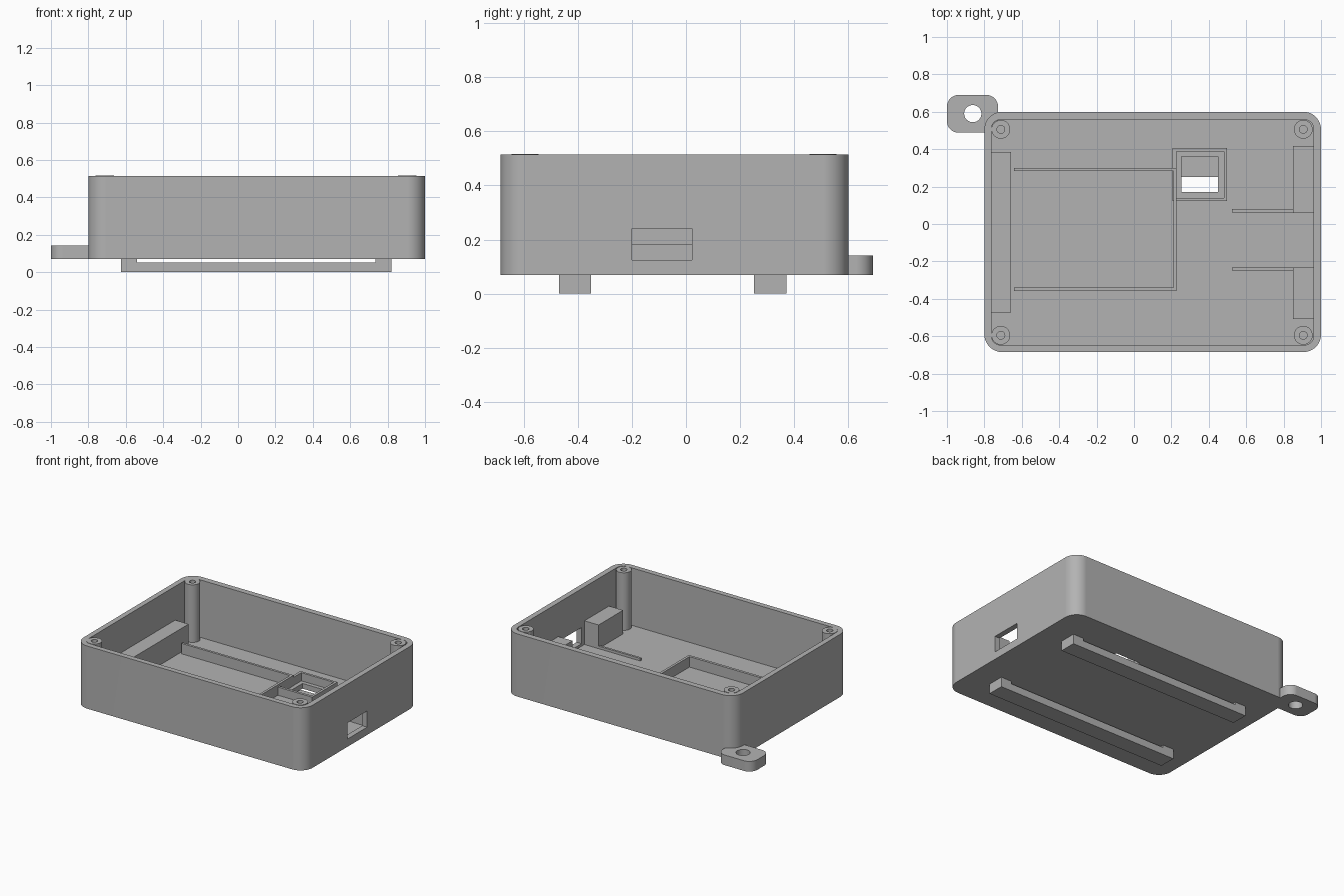
import bpy, bmesh, math

if "Cube" in bpy.data.objects:
    bpy.data.objects.remove(bpy.data.objects["Cube"], do_unlink=True)

# Single plastic colour
grey = bpy.data.materials.new("grey plastic")
grey.use_nodes = True
grey.diffuse_color = (0.45, 0.45, 0.45, 1)
grey.node_tree.nodes["Principled BSDF"].inputs["Base Color"].default_value = (0.45, 0.45, 0.45, 1)

BASE, FLOOR, RIM = 0.07, 0.107, 0.515


def prism(name, outline, z0, z1):
    """Extrude a counter-clockwise outline from z0 to z1."""
    bm = bmesh.new()
    face = bm.faces.new([bm.verts.new((x, y, z0)) for x, y in outline])
    top = bmesh.ops.extrude_face_region(bm, geom=[face])["geom"]
    verts = [v for v in top if isinstance(v, bmesh.types.BMVert)]
    bmesh.ops.translate(bm, verts=verts, vec=(0, 0, z1 - z0))
    bmesh.ops.recalc_face_normals(bm, faces=bm.faces)
    mesh = bpy.data.meshes.new(name)
    bm.to_mesh(mesh)
    bm.free()
    mesh.materials.append(grey)
    obj = bpy.data.objects.new(name, mesh)
    bpy.context.collection.objects.link(obj)
    return obj


def box(name, x0, x1, y0, y1, z0, z1):
    return prism(name, [(x0, y0), (x1, y0), (x1, y1), (x0, y1)], z0, z1)


def rounded(name, x0, x1, y0, y1, r, z0, z1, steps=12):
    centres = [(x1 - r, y1 - r), (x0 + r, y1 - r), (x0 + r, y0 + r), (x1 - r, y0 + r)]
    pts = []
    for q, (cx, cy) in enumerate(centres):
        for i in range(steps + 1):
            a = (q + i / steps) * math.pi / 2
            pts.append((cx + r * math.cos(a), cy + r * math.sin(a)))
    return prism(name, pts, z0, z1)


def cylinder(name, x, y, r, z0, z1, sides=40):
    angles = [2 * math.pi * i / sides for i in range(sides)]
    return prism(name, [(x + r * math.cos(a), y + r * math.sin(a)) for a in angles], z0, z1)


def select(obj):
    bpy.ops.object.select_all(action="DESELECT")
    obj.select_set(True)
    bpy.context.view_layer.objects.active = obj


def cut(obj, cutter):
    """Subtract the cutter and discard it."""
    mod = obj.modifiers.new("cut", "BOOLEAN")
    mod.operation, mod.solver, mod.object = "DIFFERENCE", "EXACT", cutter
    select(obj)
    bpy.ops.object.modifier_apply(modifier=mod.name)
    bpy.data.objects.remove(cutter, do_unlink=True)


def smooth(obj):
    select(obj)
    bpy.ops.object.shade_smooth_by_angle(angle=math.radians(30))
    mod = obj.modifiers.new("even normals", "WEIGHTED_NORMAL")
    mod.keep_sharp = True


# Open tray with rounded corners, side port and floor window
tray = rounded("tray", -0.8, 1.0, -0.685, 0.6, 0.095, BASE, RIM)
cut(tray, rounded("cavity", -0.763, 0.961, -0.647, 0.558, 0.05, FLOOR, RIM + 0.1))
cut(tray, box("port", 0.9, 1.1, -0.2, 0.022, 0.125, 0.24))
cut(tray, box("window", 0.255, 0.45, 0.172, 0.36, 0, 0.2))
smooth(tray)

# Screw posts in the corners with blind holes
for side, x in (("right", -0.712), ("left", 0.905)):
    for end, y in (("front", -0.595), ("back", 0.506)):
        post = cylinder(f"screw_post_{end}_{side}", x, y, 0.05, FLOOR - 0.01, RIM + 0.001)
        cut(post, cylinder("screw_hole", x, y, 0.021, 0.2, RIM + 0.1))
        smooth(post)

# Mounting ear with a through hole
ear = rounded("mounting_ear", -1.0, -0.727, 0.488, 0.69, 0.062, BASE, 0.142)
cut(ear, cylinder("ear_hole", -0.862, 0.59, 0.046, 0, 0.3))
smooth(ear)

# Belt rails under the floor, each with a strap gap
for end, y in (("front", -0.47), ("back", 0.252)):
    rail = box(f"strap_rail_{end}", -0.625, 0.82, y, y + 0.119, 0, BASE + 0.002)
    cut(rail, box("strap_gap", -0.54, 0.735, y - 0.1, y + 0.3, 0.052, BASE + 0.1))

# Support blocks along the end walls
box("support_block_right", -0.78, -0.658, -0.472, 0.385, FLOOR - 0.01, 0.275)
box("support_block_left_front", 0.85, 0.98, -0.508, -0.233, FLOOR - 0.01, 0.275)
box("support_block_left_back", 0.85, 0.98, 0.06, 0.418, FLOOR - 0.01, 0.275)

# Low guide ribs beside the port
box("guide_rib_front", 0.523, 0.86, -0.249, -0.233, FLOOR - 0.01, 0.125)
box("guide_rib_back", 0.523, 0.86, 0.062, 0.081, FLOOR - 0.01, 0.125)

# Three-sided bay wall, open towards the right end
bay = box("bay_wall", -0.642, 0.228, -0.358, 0.3, FLOOR - 0.01, 0.181)
cut(bay, box("bay_space", -0.8, 0.21, -0.339, 0.283, 0, 0.4))

# Square frame around the floor window
frame = box("window_frame", 0.207, 0.498, 0.122, 0.405, FLOOR - 0.01, 0.165)
cut(frame, box("frame_space", 0.226, 0.48, 0.14, 0.388, 0, 0.4))
